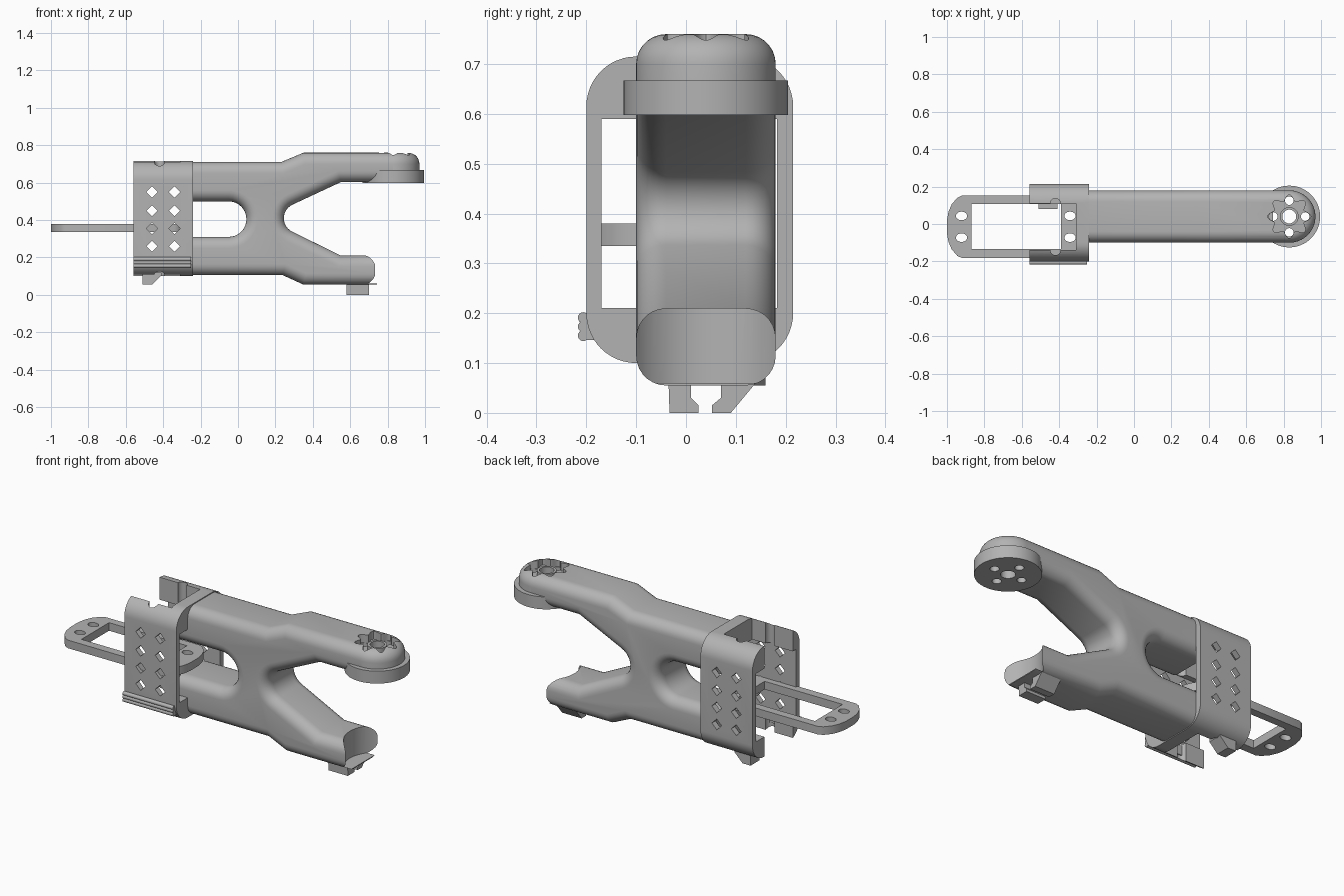
import bpy, bmesh
from math import sin, cos, pi, radians
from mathutils import Vector

if "Cube" in bpy.data.objects:
    bpy.data.objects.remove(bpy.data.objects["Cube"])

grey = bpy.data.materials.new("plain_grey")
grey.use_nodes = True
grey.diffuse_color = (0.45, 0.45, 0.45, 1)
grey.node_tree.nodes["Principled BSDF"].inputs["Base Color"].default_value = (0.45, 0.45, 0.45, 1)

PLACE = {  # profile plane coordinates plus depth -> xyz
    "x": lambda u, v, d: (d, u, v),
    "y": lambda u, v, d: (u, d, v),
    "z": lambda u, v, d: (u, v, d),
}


def arc(cx, cy, r, a0, a1, n=12):
    return [(cx + r * cos(radians(a0 + (a1 - a0) * i / n)),
             cy + r * sin(radians(a0 + (a1 - a0) * i / n))) for i in range(n + 1)]


def circle(cx, cy, r, n=40):
    return arc(cx, cy, r, 0, 360, n)[:-1]


def rect(u0, u1, v0, v1):
    return [(u0, v0), (u1, v0), (u1, v1), (u0, v1)]


def round_rect(u0, u1, v0, v1, r):
    return (arc(u1 - r, v1 - r, r, 0, 90) + arc(u0 + r, v1 - r, r, 90, 180)
            + arc(u0 + r, v0 + r, r, 180, 270) + arc(u1 - r, v0 + r, r, 270, 360))


def prism(name, pts, axis, lo, hi, bevel=0, keep=None):
    """Extrude a closed profile along an axis, optionally rounding cap edges."""
    bm = bmesh.new()
    put = PLACE[axis]
    a = [bm.verts.new(put(u, v, lo)) for u, v in pts]
    b = [bm.verts.new(put(u, v, hi)) for u, v in pts]
    caps = [bm.faces.new(a), bm.faces.new(b)]
    for i in range(len(pts)):
        j = (i + 1) % len(pts)
        bm.faces.new((a[i], a[j], b[j], b[i]))
    bmesh.ops.recalc_face_normals(bm, faces=bm.faces)
    if bevel:
        edges = [e for f in caps for e in f.edges
                 if keep is None or keep(e.verts[0].co, e.verts[1].co)]
        bmesh.ops.bevel(bm, geom=edges, offset=bevel, segments=7, profile=0.5,
                        affect="EDGES", clamp_overlap=False)
    mesh = bpy.data.meshes.new(name)
    bm.to_mesh(mesh)
    bm.free()
    mesh.materials.append(grey)
    ob = bpy.data.objects.new(name, mesh)
    bpy.context.collection.objects.link(ob)
    return ob


def cut(ob, axis, pts, lo, hi):
    """Subtract an extruded profile from a part."""
    tool = prism("cutter", pts, axis, lo, hi)
    mod = ob.modifiers.new("cut", "BOOLEAN")
    mod.operation, mod.solver, mod.object = "DIFFERENCE", "EXACT", tool
    bpy.context.view_layer.objects.active = ob
    bpy.ops.object.modifier_apply(modifier=mod.name)
    bpy.data.objects.remove(tool)


parts = []
HX, HY = 0.83, 0.04  # hub centre

# Forked main body: side profile with rounded edges
outline = [(-0.31, 0.71), (0.23, 0.71), (0.35, 0.76), (HX, 0.76), (HX, 0.603), (0.55, 0.603)]
outline += arc(0.325, 0.41, 0.08, 114, 246)
outline += [(0.55, 0.21), (0.742, 0.21), (0.742, 0.055), (0.35, 0.055), (0.24, 0.105),
            (-0.31, 0.105), (-0.31, 0.31)]
outline += arc(-0.05, 0.405, 0.095, -90, 90, 16) + [(-0.31, 0.50)]


def not_end(p, q):
    return not (abs(p.x - q.x) < 1e-4 and (p.x < -0.3 or p.x > 0.7))


body = prism("forked_body", outline, "y", -0.10, 0.18, 0.06, not_end)
cut(body, "z", circle(HX, HY, 0.17, 64), 0.06, 0.4)

# Domed hub end with its wider disc below
hub = prism("hub_dome", circle(HX, HY, 0.14, 64), "z", 0.61, 0.76, 0.06,
            lambda p, q: p.z > 0.7)
disc = prism("hub_disc", circle(HX, HY, 0.165, 64), "z", 0.598, 0.667)
boss = prism("hub_boss", circle(HX, HY, 0.05), "z", 0.70, 0.74)

# Scalloped recess and screw holes in the hub
gear = []
for i in range(96):
    t = 2 * pi * i / 96
    r = 0.1 + 0.016 * cos(8 * t)
    gear.append((HX + r * cos(t), HY + r * sin(t)))
for ob in (hub, body):
    cut(ob, "z", gear, 0.715, 0.8)
for ob in (hub, body, disc, boss):
    cut(ob, "z", circle(HX, HY, 0.037), 0.55, 0.8)
for ob in (hub, body, disc):
    for k in range(4):
        cut(ob, "z", circle(HX + 0.085 * cos(k * pi / 2), HY + 0.085 * sin(k * pi / 2), 0.023, 20),
            0.55, 0.8)
parts += [body, hub, disc, boss]

# Split clip foot under the lower arm
parts.append(prism("foot_front", [(-0.035, 0.06), (-0.033, 0), (0.025, 0), (0.025, 0.015),
                                  (0.01, 0.03), (0.01, 0.06)], "x", 0.58, 0.70))
parts.append(prism("foot_back", [(0.07, 0.06), (0.07, 0.03), (0.052, 0.015), (0.052, 0),
                                 (0.09, 0), (0.14, 0.06)], "x", 0.58, 0.70))

# Bracket shell around the root of the body
bracket = prism("bracket_shell", round_rect(-0.20, 0.215, 0.10, 0.715, 0.1), "x", -0.56, -0.24)
cut(bracket, "x", rect(-0.17, 0.183, 0.21, 0.59), -0.6, -0.2)
cut(bracket, "z", rect(-0.6, -0.31, -0.14, 0.11), 0, 0.8)
for y in (-0.14, 0.11):
    cut(bracket, "z", circle(-0.42, y, 0.027, 24), 0, 0.8)
for x in (-0.46, -0.34):
    for z in (0.26, 0.355, 0.45, 0.55):
        cut(bracket, "y", circle(x, z, 0.03, 4), -0.3, 0.3)
parts.append(bracket)

# Grip ridges and hook on the bracket
parts.append(prism("grip_pad", rect(-0.206, -0.16, 0.146, 0.2), "x", -0.56, -0.25))
for i in range(3):
    parts.append(prism(f"grip_ridge_{i + 1}", circle(-0.206, 0.155 + 0.018 * i, 0.011, 16),
                       "x", -0.56, -0.25))
parts.append(prism("bracket_hook", [(-0.51, 0.12), (-0.51, 0.055), (-0.46, 0.055),
                                    (-0.41, 0.105), (-0.41, 0.12)], "y", 0.08, 0.16))

# Flat slotted strap passing through the bracket
CX, CY = -0.63, -0.015
half = [(0.29, -0.167), (0.315, -0.155), (0.345, -0.12), (0.362, -0.08), (0.37, -0.035)]
end = half + [(u, -v) for u, v in reversed(half)]
strap = prism("slotted_strap", [(CX + u, CY + v) for u, v in end]
              + [(CX - u, CY - v) for u, v in end], "z", 0.335, 0.38)
cut(strap, "z", rect(-0.87, -0.39, -0.135, 0.108), 0.2, 0.5)
for x in (-0.922, -0.342):
    for s in (-1, 1):
        oval = [(x + u * 1.3, CY + s * 0.058 + v) for u, v in circle(0, 0, 0.023, 24)]
        cut(strap, "z", oval, 0.2, 0.5)
parts.append(strap)

# Smooth the curved faces, keep edges sharp
bpy.ops.object.select_all(action="DESELECT")
for ob in parts:
    ob.select_set(True)
bpy.context.view_layer.objects.active = body
bpy.ops.object.shade_smooth_by_angle(angle=radians(35))
